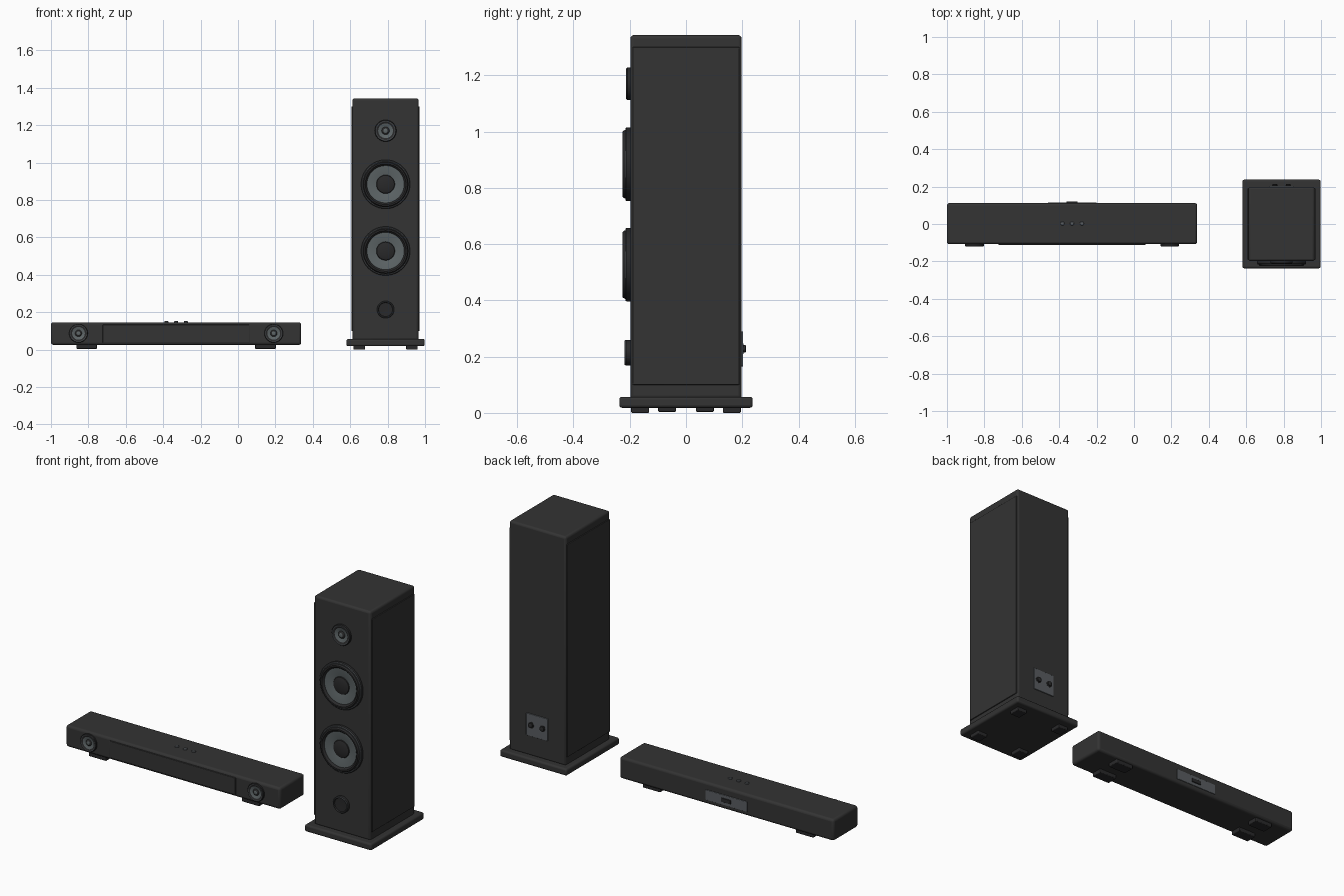
import bpy, math
from mathutils import Matrix, Vector

if "Cube" in bpy.data.objects:
    bpy.data.objects.remove(bpy.data.objects["Cube"])


def material(name, r, g, b):
    m = bpy.data.materials.new(name)
    m.use_nodes = True
    m.diffuse_color = (r, g, b, 1)
    m.node_tree.nodes["Principled BSDF"].inputs["Base Color"].default_value = (r, g, b, 1)
    return m


BLACK = material("cabinet black", .033, .033, .033)
DARK = material("rubber black", .022, .022, .023)
GREY = material("cone grey", .11, .13, .135)
RIM = material("rim grey", .06, .065, .07)
PLATE = material("plate grey", .1, .11, .12)


def box(name, x, y, z, mat, bevel=0.0):
    """Box from three (low, high) ranges, with rounded edges."""
    bpy.ops.mesh.primitive_cube_add(size=1, location=[sum(r) / 2 for r in (x, y, z)])
    ob = bpy.context.object
    ob.name = name
    ob.scale = [r[1] - r[0] for r in (x, y, z)]
    bpy.ops.object.transform_apply(location=False, rotation=False, scale=True)
    ob.data.materials.append(mat)
    if bevel:
        mod = ob.modifiers.new("round", "BEVEL")
        mod.width, mod.segments = bevel, 3
        bpy.ops.object.shade_smooth_by_angle(angle=math.radians(35))
    return ob


def lathe(name, centre, profile, mats, axis="FRONT", sides=48):
    """Spin (radius, height, material index) points about an axis."""
    verts, faces, slots = [], [], []
    for r, h, _ in profile:
        for i in range(sides):
            a = math.tau * i / sides
            verts.append((r * math.cos(a), r * math.sin(a), h))
    for k in range(len(profile) - 1):
        for i in range(sides):
            j = (i + 1) % sides
            faces.append((k * sides + i, k * sides + j, (k + 1) * sides + j, (k + 1) * sides + i))
            slots.append(profile[k + 1][2])
    faces.append(tuple(range((len(profile) - 1) * sides, len(profile) * sides)))
    slots.append(profile[-1][2])
    me = bpy.data.meshes.new(name)
    me.from_pydata(verts, [], faces)
    for m in mats:
        me.materials.append(m)
    me.polygons.foreach_set("material_index", slots)
    turn = {"FRONT": 90, "BACK": -90, "UP": 0}[axis]
    me.transform(Matrix.Rotation(math.radians(turn), 4, "X"))
    ob = bpy.data.objects.new(name, me)
    ob.location = centre
    bpy.context.collection.objects.link(ob)
    bpy.context.view_layer.objects.active = ob
    for other in bpy.context.selected_objects:
        other.select_set(False)
    ob.select_set(True)
    bpy.ops.object.shade_smooth_by_angle(angle=math.radians(35))
    return ob


def driver(name, centre, radius, depth):
    """Speaker driver: rim, rolled surround, recessed cone and domed cap."""
    shape = [(1, 0, 0), (1, .5, 0), (.97, .65, 1), (.93, .65, 1), (.92, .8, 0), (.89, 1, 0),
             (.83, 1, 0), (.79, .75, 0), (.76, .6, 0), (.72, .6, 2), (.38, .25, 2),
             (.36, .4, 0), (.26, .55, 0), (.13, .63, 0), (.02, .65, 0)]
    lathe(name, centre, [(r * radius, h * depth, m) for r, h, m in shape], [DARK, RIM, GREY])


def small_driver(name, centre, radius, depth):
    """Tweeter: rim, grey waveguide ring and small dome."""
    shape = [(1, 0, 0), (1, .7, 0), (.94, 1, 0), (.84, 1, 1), (.76, .8, 0), (.68, .7, 0),
             (.36, .35, 2), (.32, .5, 0), (.2, .8, 0), (.16, .85, 2), (.02, .9, 2)]
    lathe(name, centre, [(r * radius, h * depth, m) for r, h, m in shape], [DARK, RIM, GREY])


# Tower cabinet, side panels and plinth
TX = .789
box("tower_cabinet", (TX - .177, TX + .177), (-.198, .198), (.05, 1.343), BLACK, .012)
for side, name in ((-1, "right"), (1, "left")):
    xs = sorted((TX + side * .17, TX + side * .182))
    box(f"tower_{name}_side_panel", xs, (-.19, .19), (.1, 1.3), BLACK, .003)
box("tower_plinth", (TX - .209, TX + .209), (-.237, .237), (.018, .057), BLACK, .01)
for sx in (-1, 1):
    for sy in (-1, 1):
        x, y = TX + sx * .141, sy * .163
        box("tower_foot", (x - .031, x + .031), (y - .032, y + .032), (0, .022), DARK, .004)

# Tower drivers and bass port
FRONT = -.198
small_driver("tweeter", (TX, FRONT, 1.17), .058, .015)
driver("upper_woofer", (TX, FRONT, .884), .131, .027)
driver("lower_woofer", (TX, FRONT, .527), .131, .027)
lathe("bass_port", (TX, FRONT, .214),
      [(.046, 0, 0), (.046, .016, 0), (.043, .02, 1), (.04, .02, 1), (.037, .014, 0), (.01, .013, 0)],
      [DARK, RIM])

# Tower terminal plate and binding posts
box("terminal_plate", (TX - .067, TX + .067), (.19, .203), (.165, .29), PLATE, .002)
for sx in (-1, 1):
    lathe("binding_post", (TX + sx * .036, .2, .228),
          [(.018, 0, 0), (.018, .004, 0), (.013, .005, 0), (.013, .012, 0), (.01, .014, 0)],
          [DARK], "BACK", 24)

# Soundbar body and front grille
BX = -.331
box("soundbar_body", (BX - .669, BX + .669), (-.108, .112), (.025, .146), BLACK, .013)
box("soundbar_grille", (BX - .393, BX + .393), (-.113, -.1), (.037, .133), BLACK, .003)
for sx in (-1, 1):
    small_driver("soundbar_driver", (BX + sx * .522, -.108, .087), .05, .012)
    for sy in (-1, 1):
        x, y = BX + sx * .478, sy * .067
        box("soundbar_foot", (x - .055, x + .055), (y - .032, y + .032), (.004, .03), DARK, .004)

# Soundbar top buttons
for i in (-1, 0, 1):
    lathe("top_button", (BX + i * .052, .003, .146),
          [(.011, 0, 0), (.011, .004, 0), (.009, .006, 0)], [PLATE], "UP", 24)

# Soundbar rear connector plate and socket
box("connector_plate", (BX - .13, BX + .13), (.105, .115), (.048, .106), PLATE, .002)
box("connector_socket", (BX - .029, BX + .029), (.11, .12), (.066, .088), DARK, .002)
